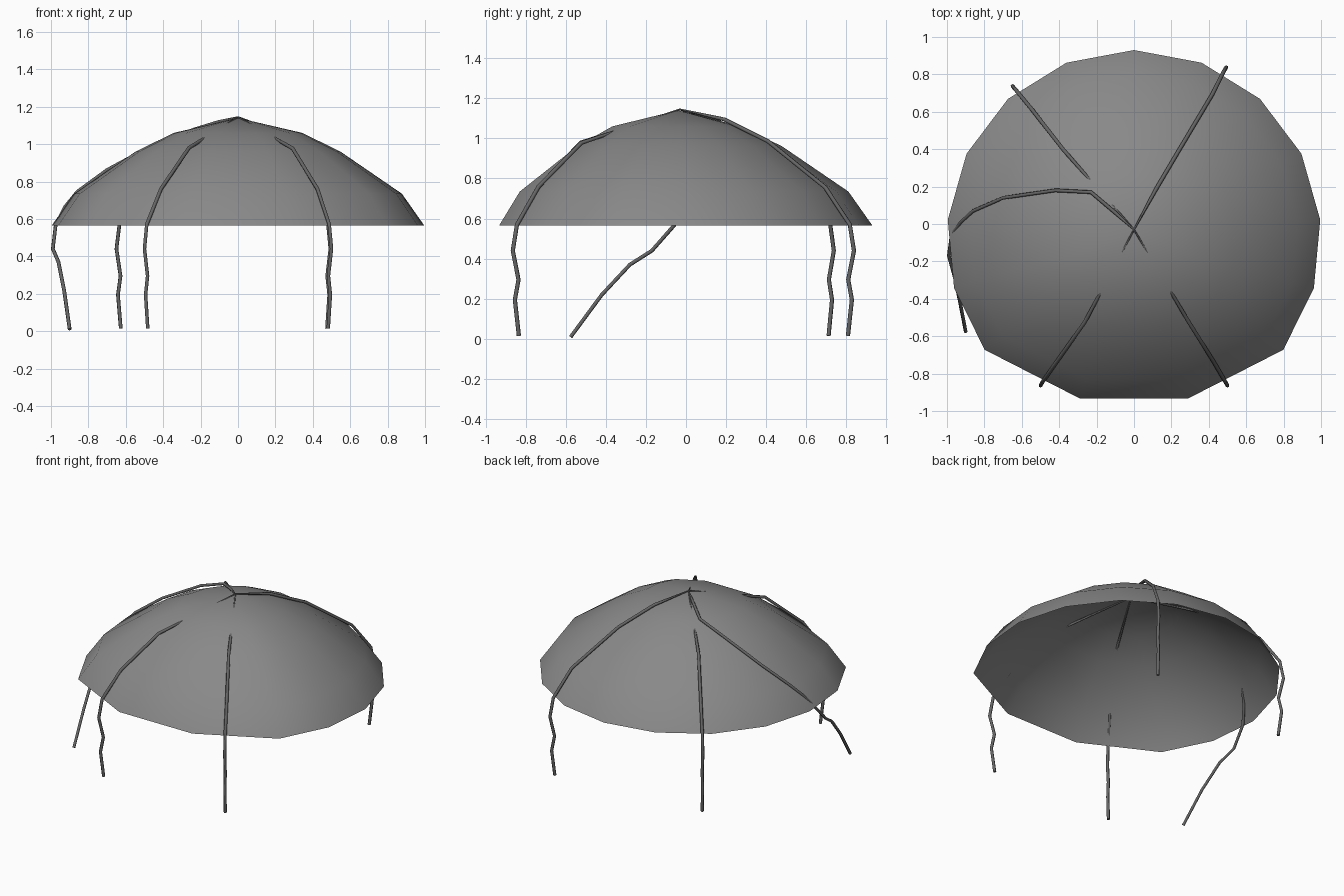
import bpy, bmesh
from math import sin, cos, radians

if "Cube" in bpy.data.objects:
    bpy.data.objects.remove(bpy.data.objects["Cube"])


def paint(name, v):
    m = bpy.data.materials.new(name)
    m.diffuse_color = (v, v, v, 1)
    m.use_nodes = True
    m.node_tree.nodes["Principled BSDF"].inputs["Base Color"].default_value = m.diffuse_color
    return m


canopy_grey = paint("canopy_grey", 0.25)
cord_grey = paint("cord_grey", 0.13)

# Canopy: open 15-sided dome, slightly flattened at the front
CY = -0.07
step = 360 / 17
spokes = [(i * step, 1.0) for i in range(7)] + [(161.4, 0.91), (198.6, 0.91)]
spokes += [(-i * step, 1.0) for i in range(6, 0, -1)]
profile = [(0.345, 1.06), (0.55, 0.96), (0.88, 0.735), (1.0, 0.565)]

bm = bmesh.new()
apex = bm.verts.new((0, -0.04, 1.14))
rings = []
for r, z in profile:
    rings.append([bm.verts.new((r * k * sin(radians(a)), CY + r * k * cos(radians(a)), z))
                  for a, k in spokes])
n = len(spokes)
for j in range(n):
    k = (j + 1) % n
    bm.faces.new((apex, rings[0][k], rings[0][j]))
    for a, b in zip(rings, rings[1:]):
        bm.faces.new((a[j], a[k], b[k], b[j]))
bmesh.ops.recalc_face_normals(bm, faces=bm.faces)
if sum(f.normal.z for f in bm.faces) < 0:
    bmesh.ops.reverse_faces(bm, faces=bm.faces)
for f in bm.faces:
    f.smooth = True
me = bpy.data.meshes.new("canopy")
bm.to_mesh(me)
bm.free()
me.materials.append(canopy_grey)
bpy.context.collection.objects.link(bpy.data.objects.new("canopy", me))


# Thin jointed cords running from the crown, over the dome, to the ground
def cord(name, pts, radius=0.0105):
    cu = bpy.data.curves.new(name, 'CURVE')
    cu.dimensions = '3D'
    cu.bevel_depth = radius
    cu.bevel_resolution = 1
    cu.use_fill_caps = True
    cu.materials.append(cord_grey)
    sp = cu.splines.new('POLY')
    sp.points.add(len(pts) - 1)
    for i, (p, c) in enumerate(zip(sp.points, pts)):
        p.co = (*c, 1)
        p.radius = 0.4 if i == 0 else 1.0
    sp.use_smooth = True
    ob = bpy.data.objects.new(name, cu)
    bpy.context.collection.objects.link(ob)


def hanging(x, y):
    # zigzag lower part, offset outwards and inwards along its direction
    l = (x * x + y * y) ** 0.5
    return [(x * (1 + d / l), y * (1 + d / l), z)
            for d, z in ((0.006, 0.57), (0.03, 0.44), (-0.003, 0.295), (0.018, 0.195), (-0.005, 0.015))]


crown = (0.0, -0.03, 1.145)
cord("front_right_cord", [crown, (0.292, -0.523, 0.977), (0.425, -0.735, 0.76)] + hanging(0.485, -0.838))
cord("front_left_cord", [crown, (-0.262, -0.523, 0.98), (-0.412, -0.735, 0.76)] + hanging(-0.485, -0.838))
cord("back_right_cord", [crown, (0.12, 0.19, 1.095), (0.25, 0.41, 0.985), (0.42, 0.695, 0.755)]
     + hanging(0.478, 0.812))
cord("back_left_cord", [crown, (-0.38, 0.40, 0.96), (-0.55, 0.618, 0.755)] + hanging(-0.63, 0.715))
cord("left_cord", [crown, (-0.10, 0.06, 1.12), (-0.23, 0.17, 1.08), (-0.42, 0.18, 1.012),
                   (-0.70, 0.14, 0.862), (-0.86, 0.07, 0.745), (-0.925, 0.01, 0.665),
                   (-0.975, -0.06, 0.565), (-0.99, -0.17, 0.44), (-0.96, -0.28, 0.37),
                   (-0.93, -0.42, 0.22), (-0.90, -0.575, 0.01)], 0.010)
